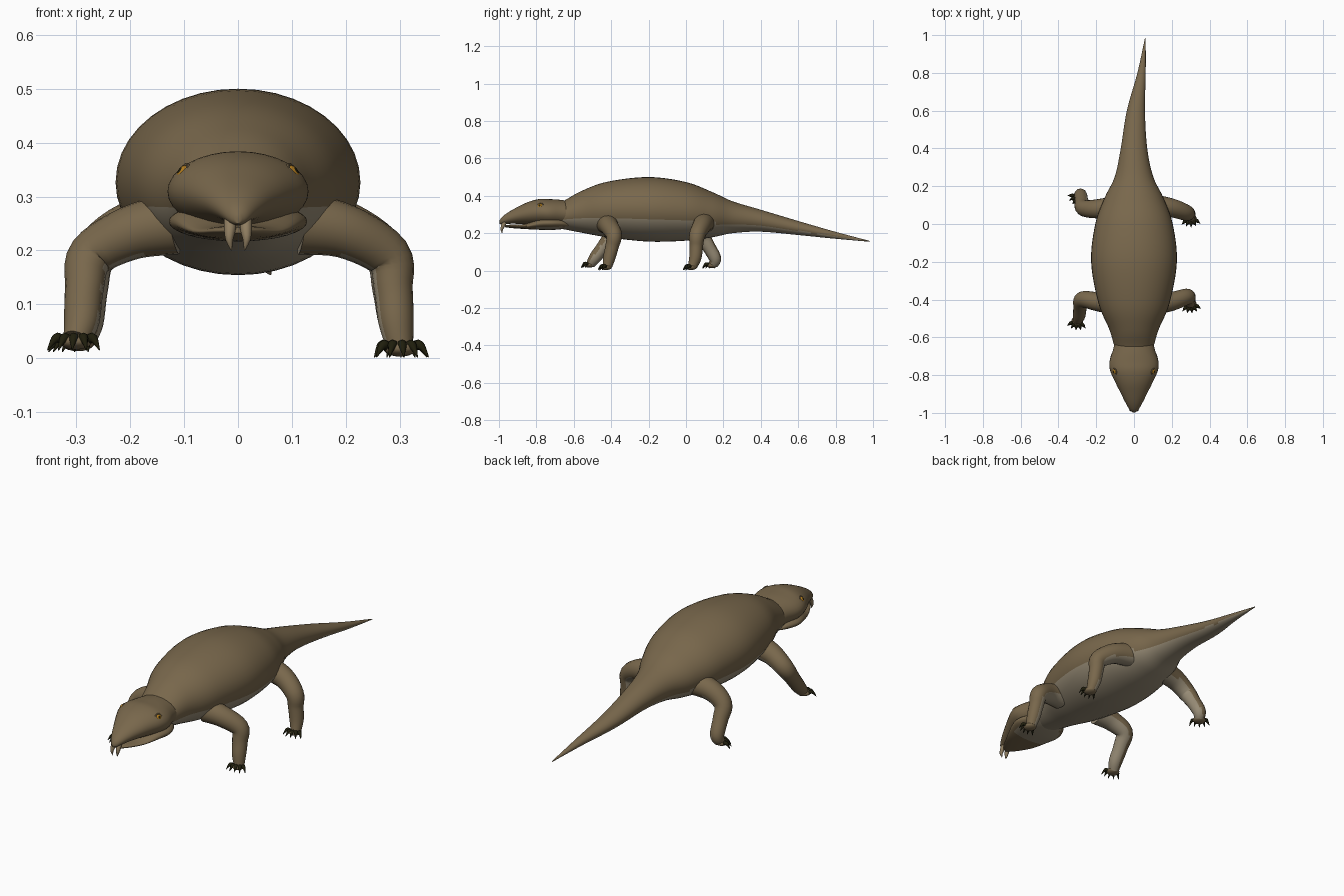
import bpy, bmesh, math
from mathutils import Vector

cube = bpy.data.objects.get("Cube")
if cube:
    bpy.data.objects.remove(cube, do_unlink=True)


def material(name, rgb):
    m = bpy.data.materials.new(name)
    m.use_nodes = True
    m.diffuse_color = (*rgb, 1)
    bsdf = m.node_tree.nodes["Principled BSDF"]
    bsdf.inputs["Base Color"].default_value = (*rgb, 1)
    bsdf.inputs["Roughness"].default_value = 0.8
    return m


SKIN = material("skin_brown", (0.19, 0.137, 0.072))
BELLY = material("belly_grey", (0.31, 0.26, 0.18))
CLAW = material("claw_dark", (0.014, 0.013, 0.004))
EYE = material("eye_amber", (0.45, 0.2, 0.012))
TOOTH = material("tooth_tan", (0.28, 0.21, 0.12))
X, Y, Z = Vector((1, 0, 0)), Vector((0, 1, 0)), Vector((0, 0, 1))


def smooth_rows(rows, steps):
    """Catmull-Rom interpolation through rows of numbers."""
    out = []
    for i in range(len(rows) - 1):
        a, b, c, d = (rows[max(0, min(len(rows) - 1, i + k))] for k in (-1, 0, 1, 2))
        for s in range(steps):
            t = s / steps
            out.append([0.5 * (2 * q + (r - p) * t + (2 * p - 5 * q + 4 * r - u) * t * t
                               + (3 * q - p - 3 * r + u) * t ** 3)
                        for p, q, r, u in zip(a, b, c, d)])
    return out + [list(rows[-1])]


def finish(name, bm, mats, rule=None):
    bmesh.ops.recalc_face_normals(bm, faces=bm.faces)
    bm.normal_update()
    for f in bm.faces:
        f.smooth = True
        if rule:
            f.material_index = int(rule(f))
    mesh = bpy.data.meshes.new(name)
    bm.to_mesh(mesh)
    bm.free()
    for m in mats:
        mesh.materials.append(m)
    ob = bpy.data.objects.new(name, mesh)
    bpy.context.collection.objects.link(ob)
    bpy.ops.object.select_all(action='DESELECT')
    ob.select_set(True)
    bpy.context.view_layer.objects.active = ob
    bpy.ops.object.shade_smooth_by_angle(angle=math.radians(60))
    return ob


def loft(rings, segs, bm=None):
    """Skin rings given as (centre, half-axis u, half-axis v)."""
    bm = bm or bmesh.new()
    loops = []
    for c, u, v in rings:
        angles = [2 * math.pi * k / segs for k in range(segs)]
        loops.append([bm.verts.new(c + u * math.cos(a) + v * math.sin(a)) for a in angles])
    for p, q in zip(loops, loops[1:]):
        for k in range(segs):
            n = (k + 1) % segs
            bm.faces.new((p[k], p[n], q[n], q[k]))
    bm.faces.new(loops[0])
    bm.faces.new(loops[-1])
    return bm


def hull(rows, steps, segs):
    """Loft along y from rows of (y, centre x, half width, top, bottom)."""
    return loft([(Vector((cx, y, (t + b) / 2)), X * w, Z * (t - b) / 2)
                 for y, cx, w, t, b in smooth_rows(rows, steps)], segs)


def tube(rows, steps, segs, ref, bm=None):
    """Loft along a path of (x, y, z, radius)."""
    pts = smooth_rows(rows, steps)
    rings = []
    for i, p in enumerate(pts):
        a, b = pts[max(i - 1, 0)], pts[min(i + 1, len(pts) - 1)]
        t = (Vector(b[:3]) - Vector(a[:3])).normalized()
        u = t.cross(ref).normalized()
        rings.append((Vector(p[:3]), u * p[3], u.cross(t) * p[3]))
    return loft(rings, segs, bm)


# Body and tail in one taper, pale on the underside
BODY = [
    (-.74, 0, .07, .345, .235), (-.66, 0, .1, .37, .222), (-.56, 0, .13, .425, .203),
    (-.42, 0, .188, .475, .178), (-.2, 0, .227, .5, .155), (0, 0, .205, .473, .16),
    (.14, 0, .155, .42, .178), (.25, 0, .102, .37, .2), (.4, 0, .07, .325, .208),
    (.6, .01, .048, .265, .19), (.8, .04, .022, .207, .17), (.985, .06, .002, .158, .154)]
TOPS = smooth_rows(BODY, 6)


def body_belly(f):
    c = f.calc_center_median()
    r = min(TOPS, key=lambda row: abs(row[0] - c.y))
    level = (c.z - (r[3] + r[4]) / 2) / ((r[3] - r[4]) / 2)
    return level < (-0.31 if c.y < 0.15 else -0.45)


finish("body_and_tail", hull(BODY, 6, 40), [SKIN, BELLY], body_belly)

# Skull with tapering beak-like snout
finish("skull", hull([
    (-.59, 0, .07, .34, .25), (-.62, 0, .098, .368, .238), (-.67, 0, .112, .378, .235),
    (-.73, 0, .13, .382, .235), (-.78, 0, .125, .383, .24), (-.84, 0, .098, .368, .245),
    (-.9, 0, .068, .34, .25), (-.95, 0, .043, .312, .25), (-.985, 0, .022, .285, .247),
    (-.998, 0, .005, .265, .25)], 4, 32), [SKIN])

# Lower jaw with jowls
finish("lower_jaw", hull([
    (-.62, 0, .07, .25, .232), (-.66, 0, .105, .28, .222), (-.72, 0, .128, .29, .217),
    (-.78, 0, .118, .285, .218), (-.86, 0, .084, .25, .222), (-.93, 0, .046, .246, .227),
    (-.968, 0, .014, .243, .232)], 4, 32), [SKIN, BELLY],
    lambda f: f.normal.z < -0.93 and f.calc_center_median().y > -.8)

# Paired fangs and eyes
for side, label in ((1, "left"), (-1, "right")):
    finish(label + "_fang", tube([
        (side * .014, -.965, .265, .012), (side * .015, -.978, .24, .011),
        (side * .016, -.985, .22, .007), (side * .012, -.983, .2, .001)], 3, 10, Y), [TOOTH])

    out = Vector((side * .8, -.3, .52)).normalized()
    spot = Vector((side * .101, -.78, .344))
    turn = out.to_track_quat('Z', 'Y').to_matrix().to_4x4()
    bm = bmesh.new()
    bmesh.ops.create_uvsphere(bm, u_segments=20, v_segments=14, radius=.015)
    bmesh.ops.scale(bm, vec=(1, 1, .7), verts=bm.verts)
    bmesh.ops.transform(bm, matrix=turn, verts=bm.verts)
    bmesh.ops.translate(bm, vec=spot, verts=bm.verts)
    finish(label + "_eye", bm, [EYE, CLAW],
           lambda f: (f.calc_center_median() - spot).normalized().dot(out) > .87)
    bpy.ops.mesh.primitive_torus_add(
        major_segments=24, minor_segments=8, major_radius=.0165, minor_radius=.0035,
        location=spot + out * .002, rotation=out.to_track_quat('Z', 'Y').to_euler())
    lid = bpy.context.object
    lid.name = label + "_eyelid"
    lid.data.materials.append(SKIN)
    bpy.ops.object.shade_smooth_by_angle()

# Sprawling legs: path, then the heading of the foot
RADII = (.058, .05, .043, .036, .033, .025)
LEGS = {
    "front_left": ([(.12, -.42, .25), (.2, -.41, .235), (.278, -.385, .19),
                    (.288, -.395, .13), (.293, -.41, .07), (.3, -.42, .022)], (.15, -1)),
    "front_right": ([(-.12, -.42, .25), (-.2, -.41, .232), (-.273, -.4, .19),
                     (-.285, -.44, .13), (-.29, -.485, .07), (-.3, -.51, .035)], (-.15, -1)),
    "rear_left": ([(.1, .1, .26), (.2, .085, .24), (.275, .06, .19),
                   (.285, .055, .13), (.293, .05, .07), (.3, .035, .022)], (.05, -1)),
    "rear_right": ([(-.1, .09, .26), (-.2, .08, .24), (-.267, .085, .19),
                    (-.277, .12, .13), (-.283, .155, .065), (-.292, .145, .032)], (-.65, -.75)),
}
for name, (path, heading) in LEGS.items():
    side = 1 if "left" in name else -1
    inward = Vector((-side * .75, .25, -.6)).normalized()
    finish(name + "_leg", tube([(*p, r) for p, r in zip(path, RADII)], 5, 20, Y),
           [SKIN, BELLY], lambda f: f.normal.dot(inward) > .5)

    # Foot pad
    end = Vector(path[-1])
    fwd = Vector((*heading, 0)).normalized()
    across = Z.cross(fwd)
    bm = bmesh.new()
    bmesh.ops.create_uvsphere(bm, u_segments=16, v_segments=10, radius=1)
    for v in bm.verts:
        v.co = end + fwd * (v.co.x * .032 + .008) + across * v.co.y * .031 \
            + Z * (v.co.z * .015 - .004)
    finish(name + "_foot", bm, [SKIN])

    # Five fanned, hooked claws
    bm = bmesh.new()
    for k in range(-2, 3):
        a = k * .42
        d = fwd * math.cos(a) + across * math.sin(a)
        root = end + d * .018 + across * k * .005
        rows = [(*(root + d * s + Z * h), r) for s, h, r in
                ((0, -.002, .008), (.012, .003, .0095), (.022, -.004, .006), (.034, -.02, .001))]
        tube(rows, 3, 8, Z, bm)
    finish(name + "_claws", bm, [CLAW])
